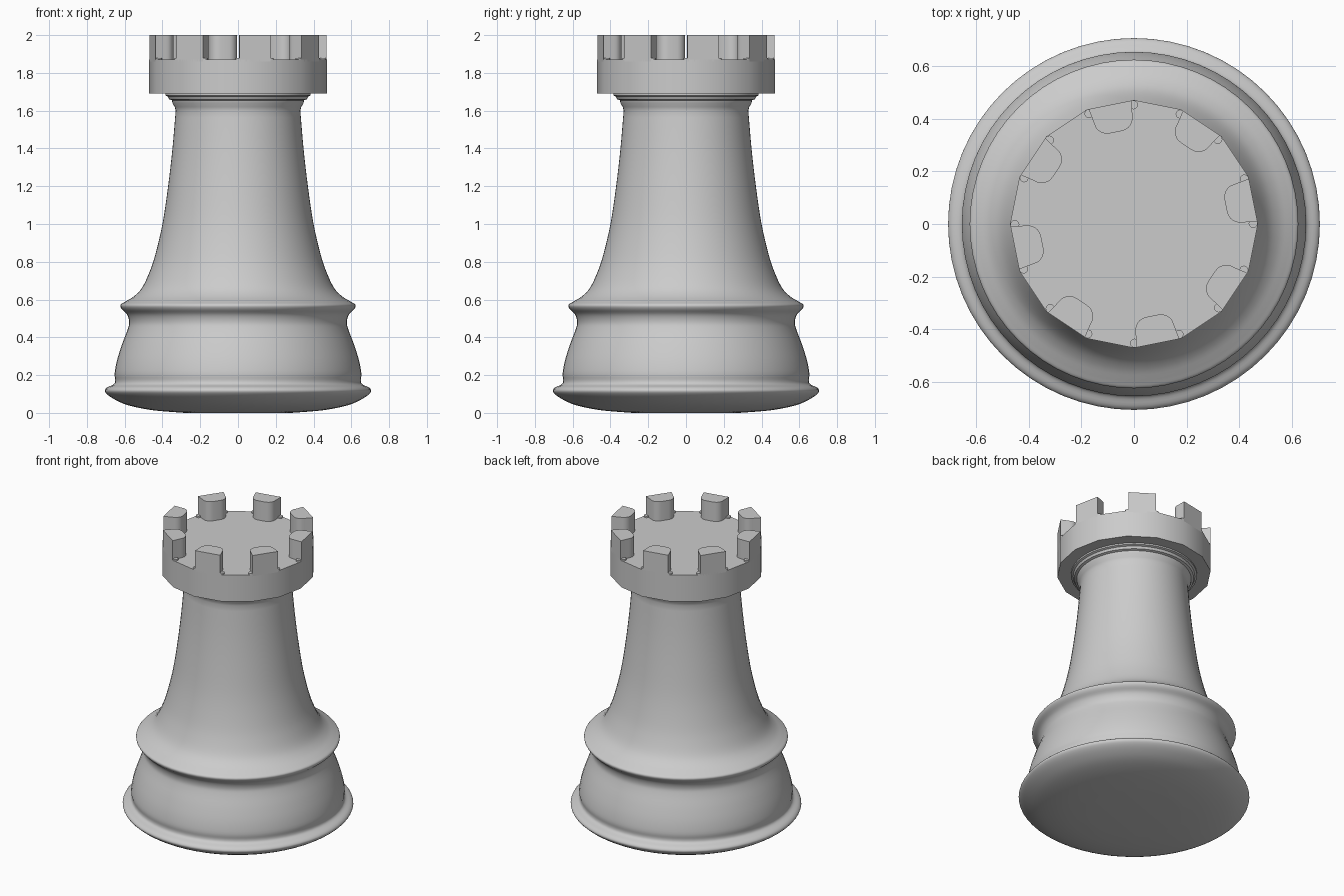
import bpy, bmesh
from math import sin, cos, pi, radians
from mathutils import Vector, Matrix

if "Cube" in bpy.data.objects:
    bpy.data.objects.remove(bpy.data.objects["Cube"])


def finish(name, bm):
    bmesh.ops.recalc_face_normals(bm, faces=bm.faces[:])
    mesh = bpy.data.meshes.new(name)
    bm.to_mesh(mesh)
    bm.free()
    ob = bpy.data.objects.new(name, mesh)
    bpy.context.collection.objects.link(ob)
    bpy.ops.object.select_all(action='DESELECT')
    ob.select_set(True)
    bpy.context.view_layer.objects.active = ob
    bpy.ops.object.shade_smooth_by_angle(angle=radians(35))
    return ob


def lathe(name, profile, sides):
    bm = bmesh.new()
    rings = [[bm.verts.new((r * cos(2 * pi * i / sides), r * sin(2 * pi * i / sides), z))
              for i in range(sides)] for r, z in profile]
    for a, b in zip(rings, rings[1:]):
        for i in range(sides):
            j = (i + 1) % sides
            bm.faces.new((a[i], a[j], b[j], b[i]))
    bm.faces.new(rings[0][::-1])
    bm.faces.new(rings[-1])
    return finish(name, bm)


def prism(name, outline, z0, z1, matrix):
    bm = bmesh.new()
    face = bm.faces.new([bm.verts.new((x, y, z0)) for x, y in outline])
    top = bmesh.ops.extrude_face_region(bm, geom=[face])['geom']
    bmesh.ops.translate(bm, vec=(0, 0, z1 - z0),
                        verts=[v for v in top if isinstance(v, bmesh.types.BMVert)])
    bm.transform(matrix)
    return finish(name, bm)


def smooth_curve(points, steps=4):
    p = [Vector(q) for q in points]
    p = [p[0]] + p + [p[-1]]
    out = []
    for a, b, c, d in zip(p, p[1:], p[2:], p[3:]):
        for k in range(steps):
            t = k / steps
            out.append(0.5 * (2 * b + (c - a) * t + (2 * a - 5 * b + 4 * c - d) * t * t
                              + (3 * b - a - 3 * c + d) * t ** 3))
    return out + [p[-1]]


# Turned body: foot, belly, collar and tapering shaft
shape = [(0.28, 0.0), (0.45, 0.014), (0.58, 0.04), (0.66, 0.075), (0.703, 0.11),
         (0.695, 0.133), (0.66, 0.15), (0.65, 0.17), (0.653, 0.21), (0.64, 0.28),
         (0.615, 0.36), (0.585, 0.44), (0.576, 0.48), (0.587, 0.52), (0.616, 0.55),
         (0.622, 0.572), (0.595, 0.59), (0.55, 0.618), (0.51, 0.66), (0.475, 0.73),
         (0.44, 0.83), (0.40, 1.0), (0.37, 1.2), (0.347, 1.4), (0.33, 1.6)]
neck = [(0.335, 1.62), (0.347, 1.64), (0.35, 1.655), (0.365, 1.66),
        (0.372, 1.675), (0.385, 1.68), (0.385, 1.70)]
lathe("body", smooth_curve(shape) + neck, 64)

# Sixteen-sided crown drum
R = 0.47
lathe("crown", [(R, 1.69), (R, 1.87)], 16)

# Battlements on every second facet, rounded on the inner side
outer, inner, half, rad = R * cos(pi / 16), 0.355, 0.084, 0.05
merlon = [(outer, -half), (outer, half)]
for sgn in (1, -1):
    arc = [(inner + rad - rad * sin(t), sgn * (half - 0.01 - rad + rad * cos(t)))
           for t in [k * pi / 12 for k in range(7)]]
    merlon += arc if sgn == 1 else arc[::-1]
nib = [(0.017 * cos(k * pi / 6), 0.017 * sin(k * pi / 6)) for k in range(12)]
for i in range(8):
    turn = Matrix.Rotation(radians(11.25 + 45 * i), 4, 'Z')
    prism(f"battlement_{i + 1}", merlon, 1.86, 2.0, turn)
    # Small raised stubs on the rim beside each battlement
    for s in (-1, 1):
        a = radians(11.25 + 45 * i + s * 11)
        prism(f"rim_stub_{i + 1}_{'a' if s < 0 else 'b'}", nib, 1.86, 1.88,
              Matrix.Translation((0.452 * cos(a), 0.452 * sin(a), 0)))
